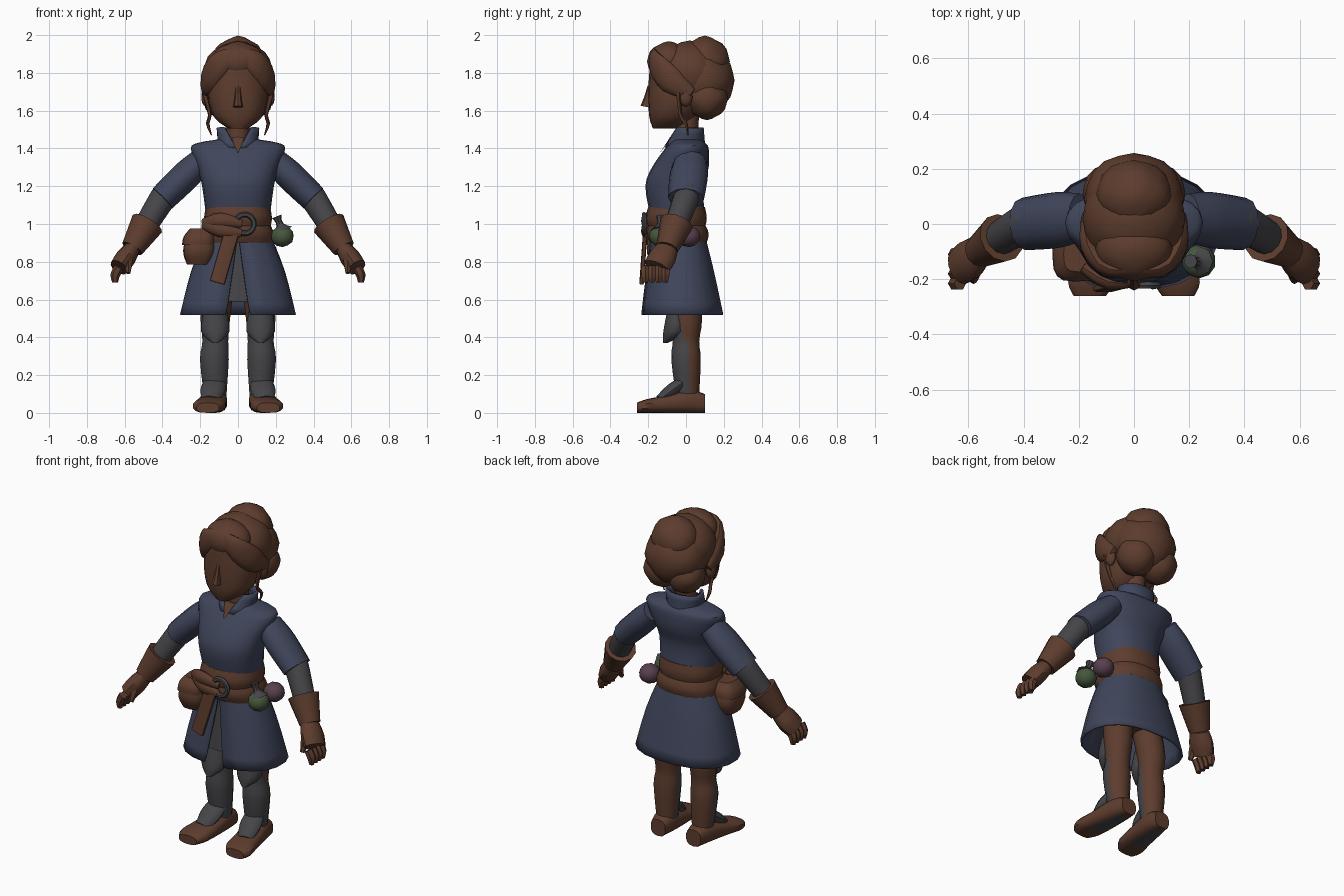
import bpy, bmesh
from math import sin, cos, pi, radians, copysign
from mathutils import Vector

if "Cube" in bpy.data.objects:
    bpy.data.objects.remove(bpy.data.objects["Cube"], do_unlink=True)


def material(name, red, green, blue):
    mat = bpy.data.materials.new(name)
    mat.use_nodes = True
    colour = (red, green, blue, 1)
    mat.diffuse_color = colour
    mat.node_tree.nodes["Principled BSDF"].inputs["Base Color"].default_value = colour
    return mat


BROWN = material("warm brown", .11, .046, .027)
BLUE = material("slate blue cloth", .05, .06, .104)
GREY = material("dark grey", .06, .06, .067)
GREEN = material("green glass", .06, .095, .045)
PLUM = material("plum glass", .095, .05, .073)
X, Y, Z = Vector((1, 0, 0)), Vector((0, 1, 0)), Vector((0, 0, 1))
made = []


def finish(name, bm, materials, rule=None, mirror=False, thickness=0):
    bmesh.ops.recalc_face_normals(bm, faces=bm.faces)
    if rule:
        for face in bm.faces:
            face.material_index = rule(face.calc_center_median())
    mesh = bpy.data.meshes.new(name)
    bm.to_mesh(mesh)
    bm.free()
    ob = bpy.data.objects.new(name, mesh)
    bpy.context.collection.objects.link(ob)
    for mat in materials:
        mesh.materials.append(mat)
    if thickness:
        ob.modifiers.new("thickness", "SOLIDIFY").thickness = thickness
    if mirror:
        ob.modifiers.new("mirror", "MIRROR").use_mirror_merge = False
    made.append(ob)


def smooth(rows, steps=3):
    """Add in-between rows along a curve through the given rows."""
    rows = [Vector(row) for row in rows]
    result = []
    for i in range(len(rows) - 1):
        p, q = rows[i], rows[i + 1]
        before, after = rows[max(i - 1, 0)], rows[min(i + 2, len(rows) - 1)]
        for s in range(steps):
            t = s / steps
            bend = (q - before) * (1 - t) - (after - p) * t
            ease = t * t * (3 - 2 * t)
            result.append(p.lerp(q, ease) + bend * t * (1 - t) / 2)
    return result + [rows[-1]]


def loft(name, rows, *materials, sides=12, ref=X, axis=None, power=1, slit=None, **options):
    """Skin rings (x, y, z, radius along ref, other radius); slit opens the front."""
    bm = bmesh.new()
    rows = smooth(rows)
    last = len(rows) - 1
    centres = [Vector(row[:3]) for row in rows]
    rings = []
    for i, centre in enumerate(centres):
        along = axis or (centres[min(i + 1, last)] - centres[max(i - 1, 0)]).normalized()
        u = (ref - along * ref.dot(along)).normalized()
        v = along.cross(u)
        gap = (slit or 0) * i / last
        ring = []
        for k in range(sides):
            turn = k / (sides - 1 if slit else sides)
            angle = gap - pi / 2 + 2 * (pi - gap) * turn
            c, s = (copysign(abs(w) ** power, w) for w in (cos(angle), sin(angle)))
            ring.append(bm.verts.new(centre + u * c * rows[i][3] + v * s * rows[i][4]))
        rings.append(ring)
    for a, b in zip(rings, rings[1:]):
        for k in range(sides - 1 if slit else sides):
            j = (k + 1) % sides
            bm.faces.new((a[k], a[j], b[j], b[k]))
    if not slit:
        bm.faces.new(rings[0])
        bm.faces.new(rings[-1])
    finish(name, bm, materials, **options)


def body(name, rows, *materials, **options):
    """Upright form from rows (height, half width, front, back)."""
    rings = [(0, (f + b) / 2, z, w, (b - f) / 2) for z, w, f, b in rows]
    loft(name, rings, *materials, axis=Z, sides=20, power=.87, **options)


def tube(name, points, radii, *materials, flat=1, **options):
    """Tube along points; radii are spread evenly from start to end."""
    points = [Vector(p) for p in points]
    rows = []
    for i, r in enumerate(radii):
        place = i * (len(points) - 1) / (len(radii) - 1)
        k = min(int(place), len(points) - 2)
        rows.append((*points[k].lerp(points[k + 1], place - k), r, r * flat))
    loft(name, rows, *materials, **options)


def blob(name, centre, size, mat, lump=0, stretch=(1, 1, 1), **options):
    bm = bmesh.new()
    bmesh.ops.create_icosphere(bm, subdivisions=3 if lump else 2, radius=1)
    for vert in bm.verts:
        p = vert.co
        reach = size * (1 + lump * sin(5 * p.x + 1.5) * cos(6 * p.z) * cos(5 * p.y))
        vert.co = [c + reach * a * s for c, a, s in zip(centre, p, stretch)]
    finish(name, bm, [mat], **options)


# Head, nose, ears and neck
body("head", [(1.505, .05, -.175, -.05), (1.57, .13, -.195, .05), (1.7, .16, -.2, .12),
              (1.86, .14, -.19, .1)], BROWN)
tube("nose", [(0, -.185, 1.73), (0, -.2, 1.67), (0, -.21, 1.62)], [.015, .018, .026], BROWN,
     sides=8, flat=1.2)
blob("ear", (.17, 0, 1.67), .05, BROWN, stretch=(.5, .7, 1), mirror=True)
tube("neck", [(0, 0, 1.4), (0, .01, 1.6)], [.06, .06], BROWN)

# Hair: lumpy gathered masses, swept front locks and loose strands
blob("hair_crown", (0, .02, 1.8), .185, BROWN, .03, (1, 1, .9))
blob("hair_bun", (0, .1, 1.86), .13, BROWN, .06, (1.05, 1, 1))
blob("hair_back", (0, .09, 1.76), .165, BROWN, .05, (1.08, 1, 1.05))
blob("hair_quiff", (0, -.09, 1.86), .115, BROWN, .04, (1.2, 1, .9))
blob("hair_low_puff", (.075, .11, 1.665), .11, BROWN, .05, mirror=True)
tube("front_lock", [(0, -.165, 1.89), (.095, -.16, 1.85), (.16, -.08, 1.76), (.175, .03, 1.69)],
     [.045, .065, .07, .03], BROWN, flat=.5, ref=Z, mirror=True)
tube("loose_strand", [(.18, -.04, 1.7), (.15, -.03, 1.58), (.16, 0, 1.53), (.14, .01, 1.47)],
     [.015, .01, .01, .003], BROWN, sides=5, mirror=True)

# Tunic top, collar and neck opening
body("tunic_top", [(1.05, .17, -.19, .1), (1.2, .19, -.215, .09), (1.3, .215, -.18, .12),
                   (1.4, .25, -.11, .12), (1.43, .21, -.08, .1), (1.45, .09, -.07, .08)], BLUE)
body("collar", [(1.4, .09, -.1, .09), (1.51, .1, -.05, .08)], BLUE, slit=.7, thickness=.014)
tube("neck_opening", [(0, -.08, 1.46), (0, -.135, 1.38)], [.035, .004], BROWN, flat=.1)

# Arms, gauntlets and hands
shoulder, elbow = Vector((.19, .025, 1.34)), Vector((.4, 0, 1.135))
wrist, knuckle = Vector((.56, -.1, .87)), Vector((.63, -.155, .77))
cuff = elbow.lerp(wrist, .5)
tube("sleeve", [shoulder, elbow], [.085, .1, .1, .095], BLUE, flat=.77, ref=Y, mirror=True)
tube("forearm", [shoulder.lerp(elbow, .8), elbow, wrist], [.07, .07, .055], GREY,
     ref=Y, mirror=True)
tube("gauntlet", [cuff, wrist], [.09, .075, .06], BROWN, ref=Y, mirror=True)
tube("palm", [wrist, knuckle], [.06, .075, .07], BROWN, flat=.72, ref=Y, mirror=True)
for i in range(4):
    base = knuckle + Y * (.045 - i * .035)
    middle = base + Vector((.02, 0, -.04))
    tube(f"finger_{i + 1}", [base, middle, middle - Z * .04], [.025, .025, .015], BROWN,
         sides=6, ref=Y, mirror=True)
thumb_root = wrist.lerp(knuckle, .3) - Y * .04
thumb_tip = thumb_root + Vector((0, -.05, -.1))
tube("thumb", [thumb_root, thumb_tip], [.03, .024, .012], BROWN, sides=6, mirror=True)

# Split skirt, inner apron and hips
body("skirt", [(.95, .17, -.185, .1), (.75, .25, -.21, .15), (.52, .31, -.24, .2)], BLUE,
     slit=.17, thickness=.012)
tube("inner_apron", [(0, -.16, .93), (0, -.18, .59)], [.03, .08], GREY, flat=.15)
body("hips", [(.63, .15, -.08, .07), (.9, .16, -.15, .08)], BROWN)

# Sash, belt, knot, hanging strap and buckle
body("sash", [(.98, .17, -.2, .1), (1.03, .18, -.215, .11), (1.09, .17, -.2, .1)], BROWN)
body("belt", [(.9, .19, -.19, .11), (.95, .19, -.21, .12), (1, .17, -.2, .1)], BROWN)
for part, rise in (("fold", 0), ("knot", .05)):
    tube("belt_" + part, [(-.18, -.16, 1), (-.09, -.21, .97 + rise), (.02, -.21, .95 + rise)],
         [.03, .04, .02], BROWN, flat=.7, ref=Z)
tube("hanging_strap", [(-.03, -.215, .97), (-.11, -.235, .69)], [.04, .04], BROWN,
     flat=.3, power=.5)
arc = [radians(28 * k - 110) for k in range(10)]
tube("buckle", [(.035 + cos(a) / 20, -.222, 1 + sin(a) / 20) for a in arc], [.014] * len(arc),
     GREY, sides=6, ref=Y)

# Hip pouch with flap
tube("pouch", [(-.21, -.11, .785), (-.2, -.11, .96)], [.06, .083, .08, .06], BROWN,
     axis=Z, power=.65, flat=1.15, sides=16)
tube("pouch_flap", [(-.21, -.11, .89), (-.2, -.11, .975)], [.086, .083, .055], BROWN,
     axis=Z, power=.65, flat=1.15, sides=16)

# Flasks on the belt
for label, y, mat in (("green", -.135, GREEN), ("plum", .015, PLUM)):
    blob(label + "_flask", (.235, y, .935), .062, mat, stretch=(1, 1, .93))
tube("flask_neck", [(.235, -.135, .965), (.205, -.135, 1.04)], [.055, .024, .018, .026], GREY,
     sides=8)

# Legs with grey fronts, knee guards, shoes and insteps
tube("leg", [(.1, -.02, .7), (.12, .005, .5), (.12, 0, .38), (.125, 0, .28), (.12, .01, .06)],
     [.085, .08, .07, .078, .058], BROWN, GREY, axis=Z, sides=14, mirror=True,
     rule=lambda c: int(c.z < .52 and c.y < .012 - max(0, c.z - .35) / 3))
tube("knee_guard", [(.12, -.05, .55), (.12, -.06, .43), (.12, -.11, .37)],
     [.06, .075, .015], GREY, flat=.8, axis=Z, mirror=True)
loft("shoe", [(.12, .1, .05, .05, .05), (.125, .02, .06, .068, .06), (.14, -.12, .045, .08, .045),
              (.155, -.21, .036, .085, .036), (.16, -.26, .027, .06, .027)], BROWN, GREY,
     axis=-Y, power=.75, sides=14, mirror=True,
     rule=lambda c: int(c.z < .005 and abs(c.y + .05) < .1))
tube("instep_guard", [(.125, -.02, .16), (.145, -.14, .07)], [.06, .065, .045], GREY,
     flat=.55, mirror=True)

# Smooth shading with crisp edges
bpy.ops.object.select_all(action="DESELECT")
for ob in made:
    ob.select_set(True)
bpy.context.view_layer.objects.active = made[0]
bpy.ops.object.shade_smooth_by_angle(angle=radians(40))
